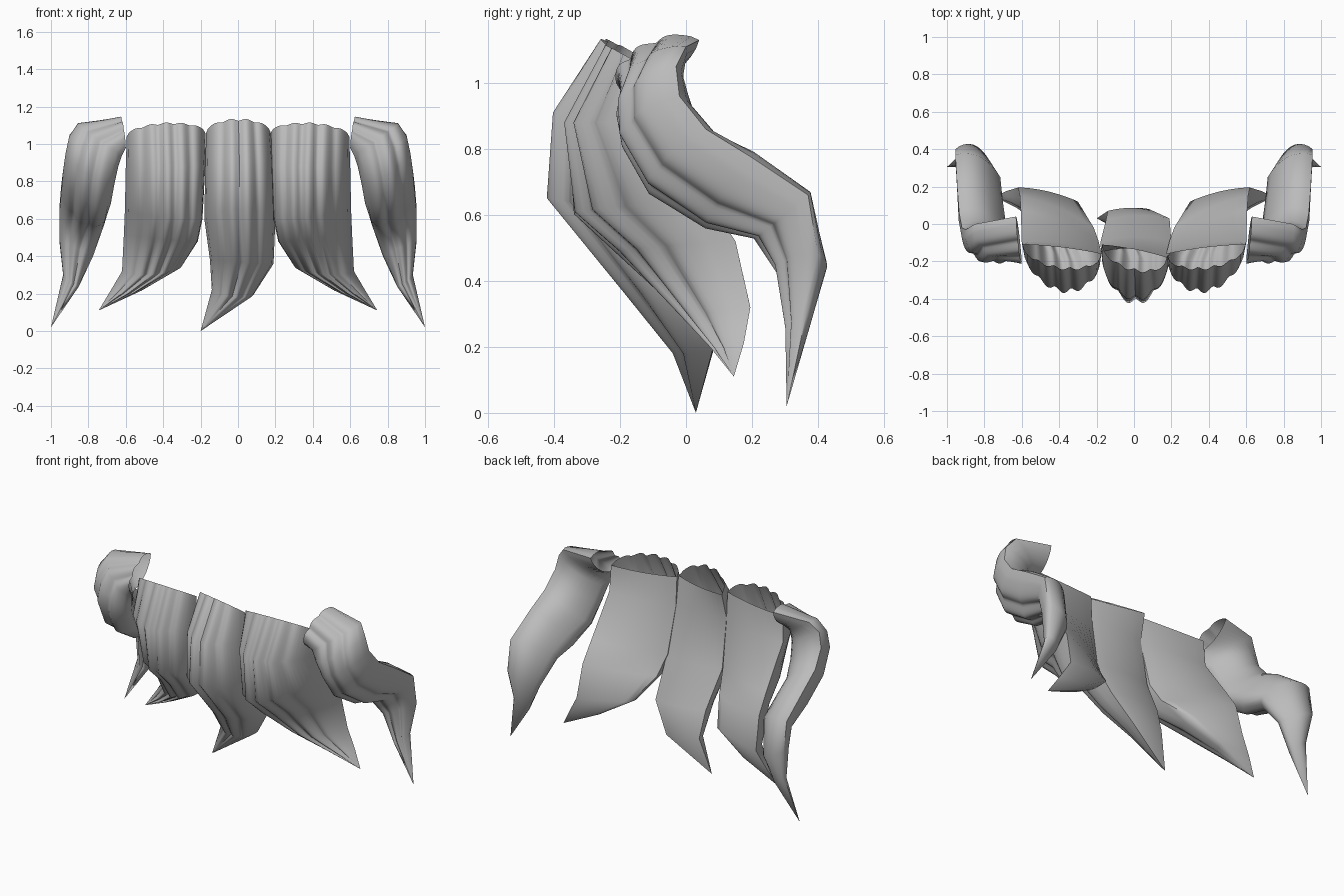
import bpy
import bmesh
import math
from mathutils import Vector

if "Cube" in bpy.data.objects:
    bpy.data.objects.remove(bpy.data.objects["Cube"])

grey = bpy.data.materials.new("grey")
grey.use_nodes = True
colour = (0.5, 0.5, 0.5, 1)
grey.diffuse_color = colour
grey.node_tree.nodes["Principled BSDF"].inputs["Base Color"].default_value = colour

FRONT, BACK = 36, 10


def section(a, b, bulge, ridges, back):
    """Closed ring: ridged bulging front from a to b, then a smooth back to a."""
    a, b, bulge = Vector(a), Vector(b), Vector(bulge)
    ridge = bulge.normalized() * 0.03 * math.sqrt(bulge.length)
    ring = []
    for i in range(FRONT + 1):
        t = i / FRONT
        arch = math.sin(math.pi * t) ** 0.45 if 0 < t < 1 else 0
        wave = 2 * abs(math.sin(math.pi * ridges * t)) ** 1.3 - 1
        ring.append(a.lerp(b, t) + (bulge + ridge * wave) * arch)
    for i in range(1, BACK):
        t = i / BACK
        ring.append(b.lerp(a, t) - bulge * back * math.sin(math.pi * t) ** 0.8)
    return ring


def lock(name, rows, tip, ridges, back=0.1, mirror=False):
    """Loft the rows into a hollow lock, open at the root and closed at the tip."""
    bm = bmesh.new()
    side = Vector((-1 if mirror else 1, 1, 1))
    rings = [[bm.verts.new(p * side) for p in section(*r, ridges, back)]
             for r in rows]
    end = bm.verts.new(Vector(tip) * side)
    n = len(rings[0])
    for upper, lower in zip(rings, rings[1:]):
        for i in range(n):
            j = (i + 1) % n
            bm.faces.new((upper[i], upper[j], lower[j], lower[i]))
    for i in range(n):
        bm.faces.new((rings[-1][i], rings[-1][(i + 1) % n], end))
    bmesh.ops.recalc_face_normals(bm, faces=bm.faces)
    # outward means the ridged front follows its bulge direction
    bm.faces.ensure_lookup_table()
    face = bm.faces[FRONT // 2]
    if face.normal.dot(Vector(rows[0][2]) * side) < 0:
        bmesh.ops.reverse_faces(bm, faces=bm.faces)
    mesh = bpy.data.meshes.new(name)
    bm.to_mesh(mesh)
    bm.free()
    mesh.materials.append(grey)
    obj = bpy.data.objects.new(name, mesh)
    bpy.context.collection.objects.link(obj)
    bpy.ops.object.select_all(action="DESELECT")
    obj.select_set(True)
    bpy.context.view_layer.objects.active = obj
    bpy.ops.object.shade_smooth_by_angle(angle=math.radians(55))


# Each row: first edge, second edge, bulge of the ridged front
middle = [
    ((-.17, -.11, 1.06), (.175, -.18, 1.06), (0, -.1, .07)),
    ((-.175, -.15, .9), (.19, -.16, .9), (0, -.24, .01)),
    ((-.18, -.1, .6), (.2, -.1, .6), (0, -.315, .05)),
    ((-.15, .02, .38), (.19, .03, .36), (0, -.21, 0)),
    ((-.14, .07, .22), (.08, .08, .19), (0, -.11, -.02)),
]
lock("middle_lock", middle, (-.2, .03, 0), 4)

# Locks beside the middle one
inner = [
    ((.175, -.16, 1.06), (.595, -.11, 1.04), (0, -.1, .06)),
    ((.175, -.15, .88), (.6, -.1, .88), (-.01, -.23, 0)),
    ((.19, -.09, .6), (.605, .07, .64), (-.02, -.31, -.01)),
    ((.215, -.02, .48), (.61, .15, .52), (-.02, -.25, -.01)),
    ((.3, .12, .35), (.62, .195, .32), (-.01, -.17, -.03)),
    ((.5, .15, .23), (.685, .175, .21), (0, -.08, -.02)),
]

# Curled locks at the ends
outer = [
    ((.63, .04, 1.13), (.6, -.2, .98), (0, -.06, .05)),
    ((.85, 0, 1.11), (.62, -.16, .94), (.04, -.08, .02)),
    ((.9, -.03, 1.05), (.64, -.14, .88), (.03, -.11, -.01)),
    ((.92, -.02, .96), (.66, -.1, .79), (.03, -.13, -.02)),
    ((.935, .06, .86), (.68, -.03, .68), (.03, -.12, -.06)),
    ((.945, .19, .78), (.7, .11, .62), (.02, -.08, -.11)),
    ((.955, .37, .66), (.715, .25, .57), (.02, -.08, -.07)),
    ((.955, .4, .48), (.775, .34, .4), (.01, -.09, .01)),
    ((.935, .365, .3), (.85, .34, .24), (0, -.045, -.01)),
]

for label, flip in (("left", False), ("right", True)):
    lock(label + "_inner_lock", inner, (.745, .145, .11), 5, mirror=flip)
    lock(label + "_outer_lock", outer, (1, .305, .02), 3, back=.6, mirror=flip)
